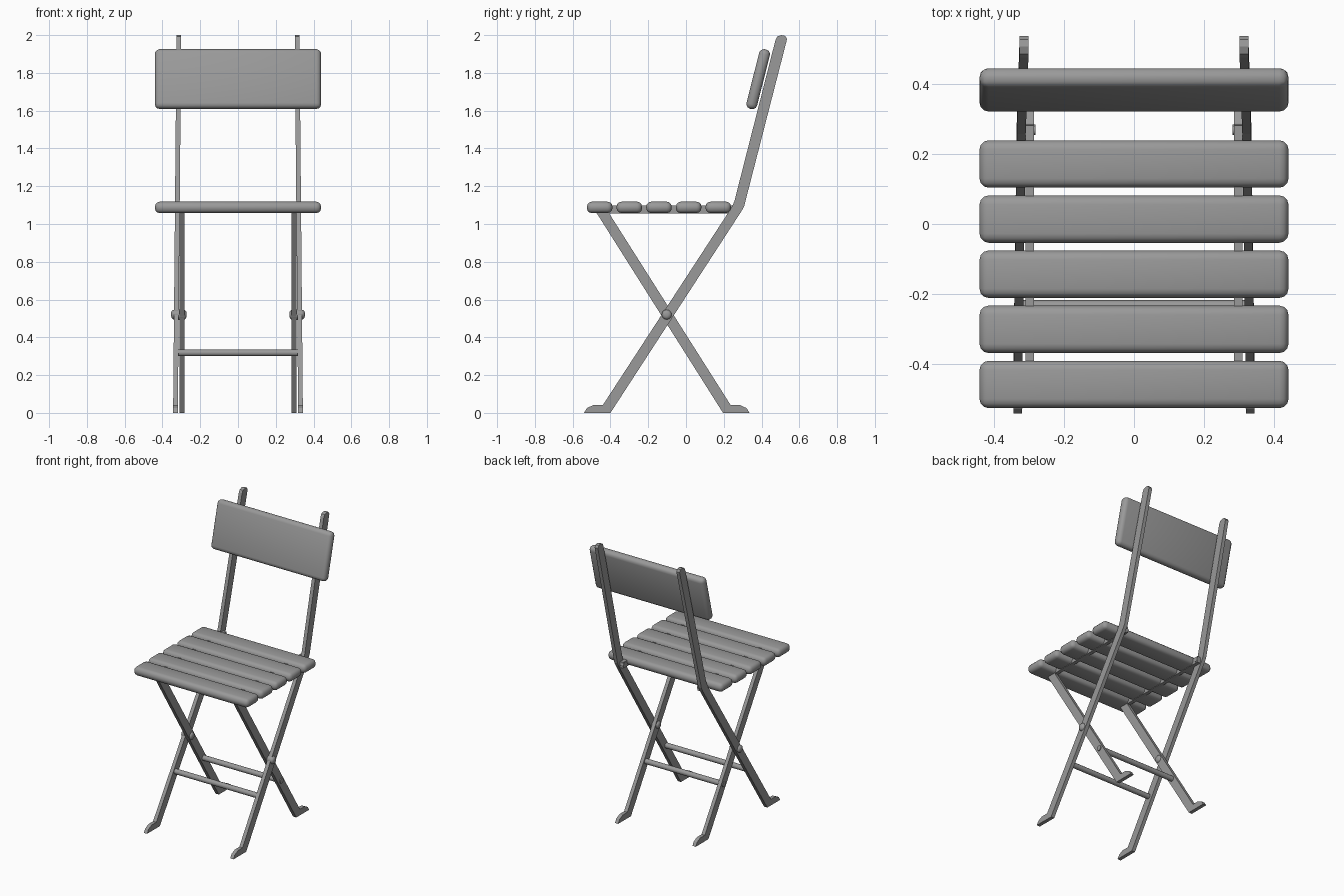
import bpy
import bmesh
import math
from mathutils import Matrix

cube = bpy.data.objects.get("Cube")
if cube:
    bpy.data.objects.remove(cube, do_unlink=True)

grey = bpy.data.materials.new("plain_grey")
grey.use_nodes = True
GREY = (0.32, 0.32, 0.32, 1)
grey.diffuse_color = GREY
grey.node_tree.nodes["Principled BSDF"].inputs["Base Color"].default_value = GREY


def finish(name, bm, mirror=False, smooth=None):
    bmesh.ops.recalc_face_normals(bm, faces=bm.faces)
    mesh = bpy.data.meshes.new(name)
    bm.to_mesh(mesh)
    bm.free()
    mesh.materials.append(grey)
    obj = bpy.data.objects.new(name, mesh)
    bpy.context.collection.objects.link(obj)
    if mirror:
        obj.modifiers.new("mirror", "MIRROR")
    if smooth:
        bpy.ops.object.select_all(action="DESELECT")
        obj.select_set(True)
        bpy.context.view_layer.objects.active = obj
        bpy.ops.object.shade_smooth_by_angle(angle=math.radians(smooth))
    return obj


def flat_bar(name, profile, x, thick=0.025, lean=0.0):
    """Side profile (y, z) extruded across x, leaning inward with height."""
    bm = bmesh.new()
    face = bm.faces.new([bm.verts.new((x - thick / 2, y, z)) for y, z in profile])
    out = bmesh.ops.extrude_face_region(bm, geom=[face])
    new = [v for v in out["geom"] if isinstance(v, bmesh.types.BMVert)]
    bmesh.ops.translate(bm, verts=new, vec=(thick, 0, 0))
    for v in bm.verts:
        v.co.x -= lean * v.co.z
    return finish(name, bm, mirror=True)


def board(name, size, center, tilt=0.0, bevel=0.026):
    """Rounded wooden plank."""
    bm = bmesh.new()
    bmesh.ops.create_cube(bm, size=1, matrix=Matrix.Diagonal((*size, 1)))
    bmesh.ops.bevel(bm, geom=bm.edges[:], offset=bevel, segments=3,
                    profile=0.5, affect="EDGES")
    bm.transform(Matrix.Translation(center) @ Matrix.Rotation(tilt, 4, "X"))
    return finish(name, bm, smooth=50)


def rod(name, radius, length, center, mirror=False, dome=0.0):
    """Round bar lying along x, with optionally domed ends."""
    bm = bmesh.new()
    bmesh.ops.create_cone(bm, cap_ends=True, segments=12, radius1=radius,
                          radius2=radius, depth=length)
    if dome:
        rims = [e for e in bm.edges if abs(e.verts[0].co.z - e.verts[1].co.z) < 1e-5]
        bmesh.ops.bevel(bm, geom=rims, offset=dome, segments=3,
                        profile=0.5, affect="EDGES")
    bm.transform(Matrix.Translation(center) @ Matrix.Rotation(math.pi / 2, 4, "Y"))
    return finish(name, bm, mirror, smooth=40)


# Foot outline of a forward-pointing leg, from heel to toe
foot = [(-0.40, 0), (-0.54, 0), (-0.525, 0.025), (-0.49, 0.042), (-0.44, 0.042)]

# Long side frames: front foot, up past the seat, bent into the back uprights
long_profile = foot + [(0.24, 1.085), (0.256, 1.12), (0.474, 1.975),
                       (0.484, 1.993), (0.505, 2.0), (0.525, 1.996),
                       (0.535, 1.98), (0.531, 1.963), (0.308, 1.095), (0.295, 1.07)]
flat_bar("long_frame", long_profile, 0.331, lean=0.009)

# Short legs: mirrored foot at the rear, rising to the seat front
pivot_y = -0.102
short_profile = [(2 * pivot_y - y, z) for y, z in foot] + [(-0.408, 1.058), (-0.473, 1.058)]
flat_bar("short_leg", short_profile, 0.297)

# Seat rails under the slats
rail_profile = [(-0.473, 1.055), (0.28, 1.055), (0.28, 1.097), (-0.473, 1.097)]
flat_bar("seat_rail", rail_profile, 0.297)

# Pivot bolts and rail pins
rod("pivot_bolt", 0.027, 0.082, (0.313, pivot_y, 0.52), mirror=True, dome=0.018)
rod("rail_pin", 0.015, 0.05, (0.306, 0.268, 1.076), mirror=True)

# Cross bars tying each pair of legs together
for name, y in (("front_cross_bar", -0.235), ("rear_cross_bar", 0.031)):
    rod(name, 0.018, 0.63, (0, y, 0.318))

# Seat slats
for i in range(5):
    board(f"seat_slat_{i + 1}", (0.88, 0.135, 0.06), (0, -0.457 + i * 0.157, 1.088))

# Backrest panel, parallel to the uprights
board("backrest", (0.88, 0.058, 0.325), (0, 0.382, 1.767), tilt=-math.radians(14.2))
